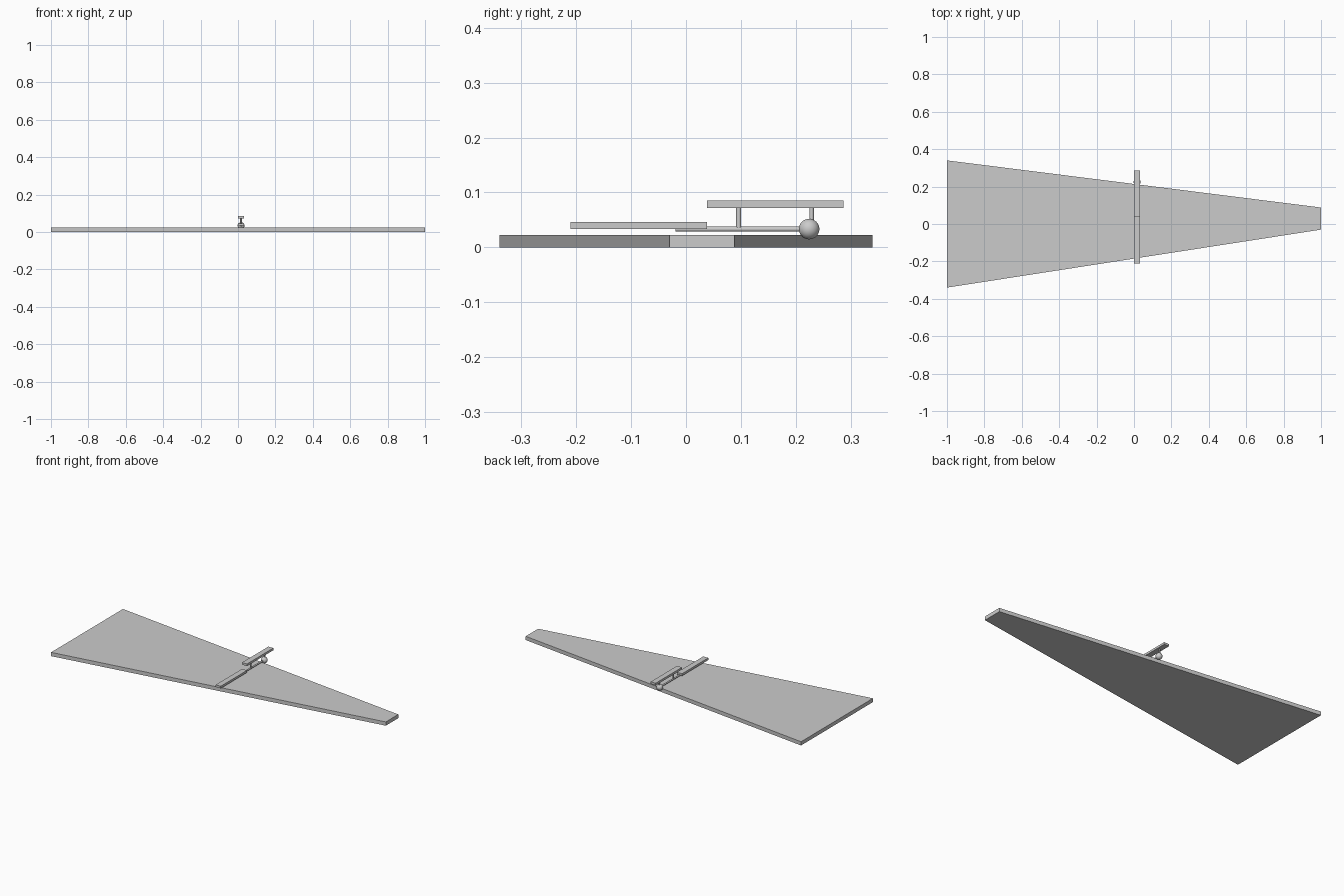
import bpy, bmesh, math

if "Cube" in bpy.data.objects:
    bpy.data.objects.remove(bpy.data.objects["Cube"])

CX = 0.0165  # centre line of the small mechanism


def box(name, x, y, z):
    bpy.ops.mesh.primitive_cube_add(size=1, location=(sum(x) / 2, sum(y) / 2, sum(z) / 2))
    o = bpy.context.object
    o.name = name
    o.scale = (x[1] - x[0], y[1] - y[0], z[1] - z[0])
    bpy.ops.object.transform_apply(location=False, rotation=False, scale=True)
    return o


def rod(name, r, length, loc, rot=(0, 0, 0)):
    bpy.ops.mesh.primitive_cylinder_add(vertices=32, radius=r, depth=length, location=loc, rotation=rot)
    o = bpy.context.object
    o.name = name
    bpy.ops.object.shade_smooth_by_angle(angle=math.radians(40))
    return o


# Tapered base plate
bm = bmesh.new()
outline = [(-1, -0.34), (1, -0.03), (1, 0.088), (-1, 0.34)]
face = bm.faces.new([bm.verts.new((x, y, 0)) for x, y in outline])
top = bmesh.ops.extrude_face_region(bm, geom=[face])
bmesh.ops.translate(bm, vec=(0, 0, 0.0225),
                    verts=[v for v in top["geom"] if isinstance(v, bmesh.types.BMVert)])
bmesh.ops.recalc_face_normals(bm, faces=bm.faces)
mesh = bpy.data.meshes.new("base_plate")
bm.to_mesh(mesh)
bm.free()
bpy.context.collection.objects.link(bpy.data.objects.new("base_plate", mesh))

# Lower and upper flat bars
bar_x = (CX - 0.0165, CX + 0.0165)
box("lower_bar", bar_x, (-0.211, 0.038), (0.0335, 0.0465))
box("upper_bar", bar_x, (0.038, 0.287), (0.072, 0.085))

# Horizontal rod ending in a ball
rod("long_rod", 0.0047, 0.243, (CX, 0.1025, 0.0332), (math.pi / 2, 0, 0))
bpy.ops.mesh.primitive_uv_sphere_add(segments=32, ring_count=16, radius=0.0187, location=(CX, 0.2245, 0.0332))
bpy.context.object.name = "ball"
bpy.ops.object.shade_smooth()

# Upright posts carrying the upper bar
for name, y, r in (("rod_post", 0.096, 0.0045), ("ball_post", 0.229, 0.004)):
    rod(name, r, 0.039, (CX, y, 0.0535))
